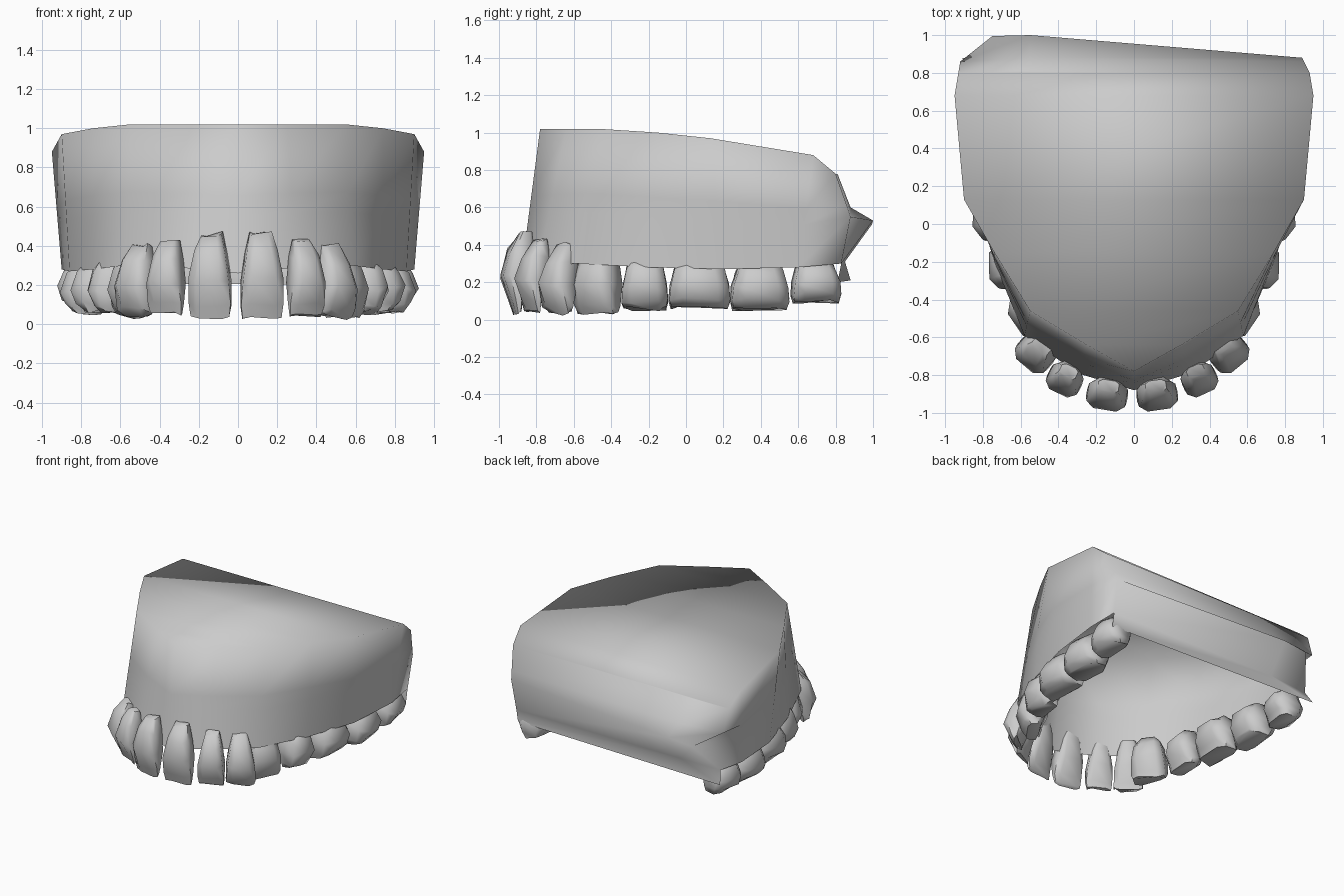
import bpy, bmesh, math, random
from mathutils import Vector

random.seed(4)
cube = bpy.data.objects.get("Cube")
if cube:
    bpy.data.objects.remove(cube, do_unlink=True)

plaster = bpy.data.materials.new("plaster_grey")
plaster.use_nodes = True
plaster.diffuse_color = (0.6, 0.6, 0.6, 1)
plaster.node_tree.nodes["Principled BSDF"].inputs["Base Color"].default_value = (0.6, 0.6, 0.6, 1)


def finish(name, bm, angle):
    bmesh.ops.recalc_face_normals(bm, faces=bm.faces[:])
    mesh = bpy.data.meshes.new(name)
    bm.to_mesh(mesh)
    bm.free()
    obj = bpy.data.objects.new(name, mesh)
    bpy.context.collection.objects.link(obj)
    mesh.materials.append(plaster)
    bpy.ops.object.select_all(action="DESELECT")
    obj.select_set(True)
    bpy.context.view_layer.objects.active = obj
    bpy.ops.object.shade_smooth_by_angle(angle=math.radians(angle))


def bridge(bm, a, b):
    n = len(a)
    for i in range(n):
        j = (i + 1) % n
        bm.faces.new((a[i], a[j], b[j], b[i]))


def full_ring(half):
    """Mirror a half outline (front centre to back) into a closed ring."""
    pts = [Vector(p) for p in half]
    return pts[::-1] + [Vector((-p.x, p.y, p.z)) for p in pts[1:]]


def cap(bm, ring):
    """Close a mirrored ring with strips running across it."""
    last = len(ring) - 1
    for i in range(len(ring) // 2):
        quad = [ring[i], ring[i + 1], ring[last - i - 1], ring[last - i]]
        bm.faces.new(list(dict.fromkeys(quad)))


# Jaw block: a hollow shell, open below, with a jutting ridge and lip at the back
rim = full_ring([(0, -.78, 1.02), (.25, -.64, 1.02), (.55, -.46, 1.02), (.74, -.15, 1.0),
                 (.9, .13, .97), (.95, .68, .88), (.93, .8, .78)])
gum = full_ring([(0, -.88, .26), (.3, -.79, .29), (.58, -.59, .3), (.74, -.2, .28),
                 (.86, .2, .27), (.9, .6, .28), (.88, .83, .3)])
ledge = [g.lerp(r, .52) for g, r in zip(gum, rim)]
ridge = [g.lerp(r, .38) for g, r in zip(gum, rim)]
ledge[0], ledge[-1] = Vector((.9, .86, .61)), Vector((-.92, .86, .61))
ridge[0], ridge[-1] = Vector((.89, .88, .55)), Vector((-.75, .995, .51))
# one extra point on the back edge of every ring, at the ridge's peak
for ring, peak in ((rim, (-.55, .81, .78)), (ledge, (-.55, .88, .6)),
                   (ridge, (-.55, 1.0, .53)), (gum, (-.55, .85, .31))):
    ring.append(Vector(peak))

bm = bmesh.new()
rings = [[bm.verts.new(p) for p in ring] for ring in (rim, ledge, ridge, gum)]
for a, b in zip(rings, rings[1:]):
    bridge(bm, a, b)
top = rings[0]
cap(bm, top[:-1])
bm.faces.new((top[0], top[-2], top[-1]))
lip = [bm.verts.new(p) for p in ((.88, .81, .2), (-.91, .88, .21))]
bm.faces.new((rings[3][-2], rings[3][-1], rings[3][0], *lip))
finish("jaw_block", bm, 180)

# Teeth: name, centre x, centre y, width, depth, bottom z, top z, edge thickness
teeth = [
    ("central_incisor", .12, -.89, .22, .16, .04, .46, .15),
    ("lateral_incisor", .34, -.81, .19, .16, .05, .42, .15),
    ("canine", .49, -.67, .21, .18, .02, .40, .2),
    ("first_premolar", .52, -.46, .25, .22, .04, .35, .4),
    ("second_premolar", .63, -.22, .25, .23, .06, .33, .45),
    ("first_molar", .69, .07, .33, .27, .07, .33, .55),
    ("second_molar", .74, .39, .31, .27, .06, .31, .55),
    ("third_molar", .77, .69, .26, .24, .10, .31, .55),
]


def build_tooth(name, x, y, width, depth, low, high, edge, side):
    outward = Vector((x * side, (y + .15) * (1.15 if y < -.3 else .15), 0)).normalized()
    along = Vector((-outward.y, outward.x, 0))
    front = edge < .3
    neck = .5 if front else .65
    # height share, width share, depth share, outward lean
    levels = [(0, .92, edge, .08), (.15, 1, edge + .2, .12), (.45, .95, 1, .1),
              (.78, (neck + .95) / 2, .85, -.05 if front else .05),
              (1, neck, .4, -.2 if front else .1)]
    bm = bmesh.new()
    rings = []
    for share, w, d, lean in levels:
        ring = []
        for k in range(8):
            a = math.tau * (k + .5) / 8
            # squared-off cross-section
            cx = math.copysign(abs(math.cos(a)) ** .6, math.cos(a)) * w * width * .52
            cy = math.copysign(abs(math.sin(a)) ** .6, math.sin(a)) * d * depth * .52
            z = low + (high - low) * share + random.uniform(-.015, .015)
            ring.append(bm.verts.new(Vector((x * side, y, z)) + along * cx
                                     + outward * (cy + lean * depth)))
        rings.append(ring)
    for a, b in zip(rings, rings[1:]):
        bridge(bm, a, b)
    bm.faces.new(rings[0])
    bm.faces.new(rings[-1])
    if name == "canine":
        # pointed tip
        for v in rings[0]:
            v.co.z += abs((v.co - Vector((x * side, y, 0))).dot(along)) * .5 - .02
    finish(("left_" if side > 0 else "right_") + name, bm, 60)


for side in (1, -1):
    for name, x, y, *rest in teeth:
        shift = .02 if side < 0 and y < -.6 else 0
        build_tooth(name, x + shift, y, *rest, side)
